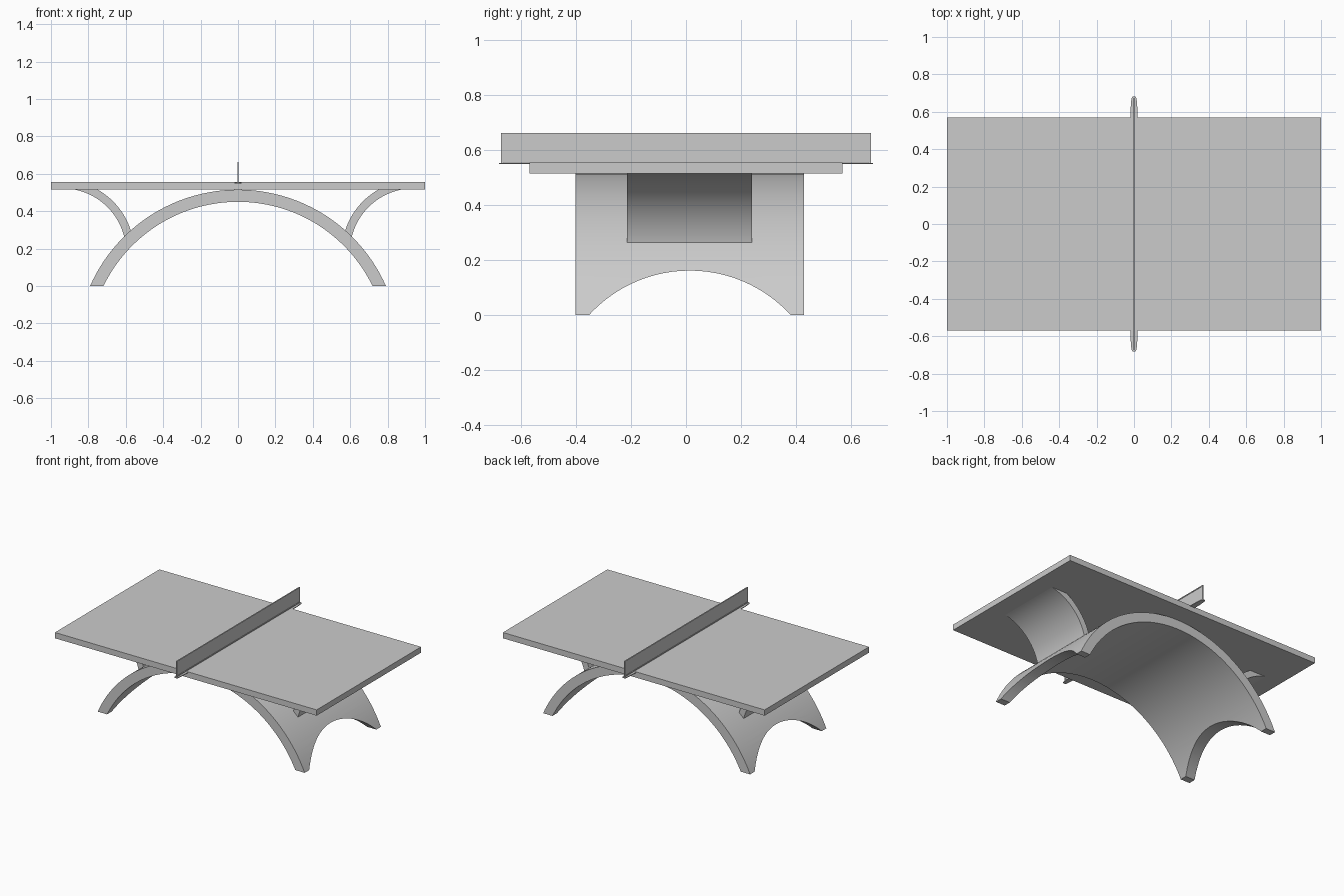
import bpy, bmesh
from math import sin, cos, pi, atan2, acos, asin
from mathutils import Vector

if "Cube" in bpy.data.objects:
    bpy.data.objects.remove(bpy.data.objects["Cube"])


def prism(name, pts, direction):
    """Extrude a closed outline of 3D points along a direction."""
    bm = bmesh.new()
    face = bm.faces.new([bm.verts.new(p) for p in pts])
    ext = bmesh.ops.extrude_face_region(bm, geom=[face])
    verts = [v for v in ext['geom'] if isinstance(v, bmesh.types.BMVert)]
    bmesh.ops.translate(bm, vec=Vector(direction), verts=verts)
    bmesh.ops.recalc_face_normals(bm, faces=bm.faces)
    me = bpy.data.meshes.new(name)
    bm.to_mesh(me)
    bm.free()
    ob = bpy.data.objects.new(name, me)
    bpy.context.collection.objects.link(ob)
    return ob


def box(name, lo, hi):
    x0, y0, z0 = lo
    x1, y1, z1 = hi
    return prism(name, [(x0, y0, z0), (x1, y0, z0), (x1, y1, z0), (x0, y1, z0)],
                 (0, 0, z1 - z0))


def arc(cx, cz, r, a0, a1, n):
    return [(cx + r * cos(a0 + (a1 - a0) * i / n),
             cz + r * sin(a0 + (a1 - a0) * i / n)) for i in range(n + 1)]


def smooth(ob):
    bpy.ops.object.select_all(action='DESELECT')
    bpy.context.view_layer.objects.active = ob
    ob.select_set(True)
    bpy.ops.object.shade_smooth_by_angle(angle=0.5)


# table top
box("table_top", (-1, -0.57, 0.515), (1, 0.57, 0.555))

# main arch: two concentric arcs meeting the floor
CZ, RO, RI = -0.35, 0.865, 0.80
Y0, Y1 = -0.402, 0.43
ao, ai = asin(-CZ / RO), asin(-CZ / RI)
outline = arc(0, CZ, RO, ao, pi - ao, 64) + arc(0, CZ, RI, pi - ai, ai, 64)
arch = prism("arch_base", [(x, Y0, z) for x, z in outline], (0, Y1 - Y0, 0))

# curved cut-out between the feet
cut = arc(0.014, -0.335, 0.497, 0, 2 * pi, 96)[:-1]
cutter = prism("foot_cutter", [(-1.2, y, z) for y, z in cut], (2.4, 0, 0))
cutter.hide_render = True
mod = arch.modifiers.new("feet", 'BOOLEAN')
mod.operation = 'DIFFERENCE'
mod.solver = 'EXACT'
mod.object = cutter
bpy.context.view_layer.objects.active = arch
bpy.ops.object.modifier_apply(modifier=mod.name)
bpy.data.objects.remove(cutter, do_unlink=True)
smooth(arch)

# curved braces between arch and table top
for side, name in ((1, "right_brace"), (-1, "left_brace")):
    cx, cz, r0, r1, top = 0.94, 0.18, 0.342, 0.385, 0.517
    a0, a1 = asin((top - cz) / r0), asin((top - cz) / r1)
    prof = arc(cx, cz, r0, pi - a0, pi - 0.20, 20) + arc(cx, cz, r1, pi - 0.22, pi - a1, 20)
    smooth(prism(name, [(side * x, -0.215, z) for x, z in prof], (0, 0.455, 0)))

# net panel and its frame
box("net", (-0.0015, -0.665, 0.558), (0.0015, 0.665, 0.658))
box("net_top_rail", (-0.004, -0.672, 0.655), (0.004, 0.672, 0.662))
box("net_bottom_rail", (-0.004, -0.672, 0.555), (0.004, 0.672, 0.562))
for s, name in ((1, "back_net_post"), (-1, "front_net_post")):
    ya, yb = sorted((s * 0.662, s * 0.673))
    box(name, (-0.004, ya, 0.553), (0.004, yb, 0.662))

# tapered, rounded net supports at both table edges
for s, name in ((1, "back_net_support"), (-1, "front_net_support")):
    half = [(0.019, 0.56), (0.018, 0.62), (0.014, 0.67), (0.008, 0.681)]
    pts = half + [(-x, y) for x, y in reversed(half)]
    prism(name, [(x, s * y, 0.549) for x, y in pts], (0, 0, 0.005))
